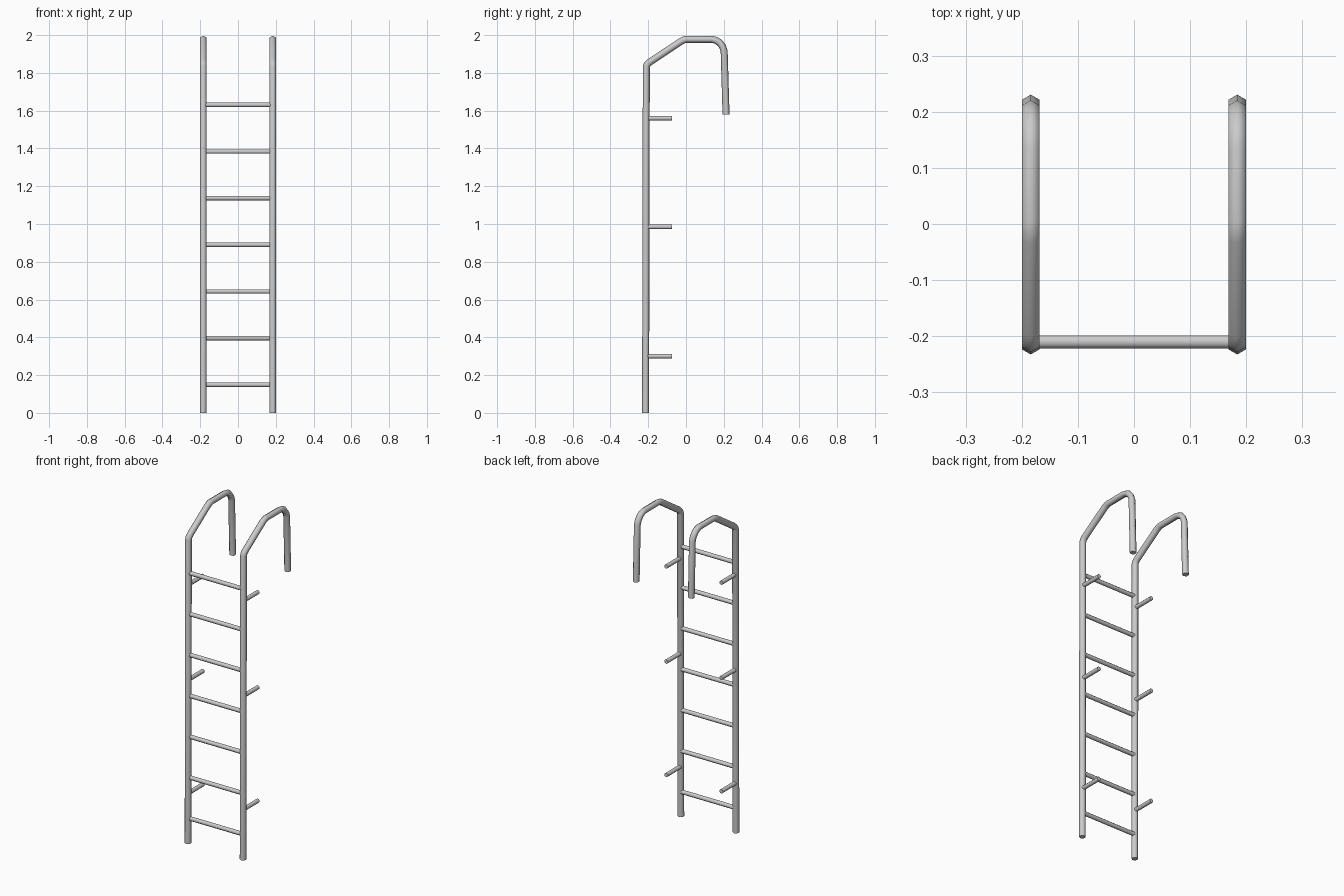
import bpy, bmesh
from math import sin, cos, pi, radians
from mathutils import Vector

if "Cube" in bpy.data.objects:
    bpy.data.objects.remove(bpy.data.objects["Cube"])


def tube(name, path, radius, sides, phase=0.0):
    """Sweep a polygon along a path with mitred joints and capped ends."""
    pts = [Vector(p) for p in path]
    bm = bmesh.new()
    rings = []
    across = (pts[1] - pts[0]).normalized()
    # fixed side axis: x for paths in the yz plane, y for rungs along x
    side = Vector((0, 1, 0)) if abs(across.x) > 0.9 else Vector((1, 0, 0))
    for i, p in enumerate(pts):
        a = (p - pts[max(i - 1, 0)]).normalized()
        b = (pts[min(i + 1, len(pts) - 1)] - p).normalized()
        t = (a + b).normalized()
        stretch = 1 / t.dot(b if i < len(pts) - 1 else a)
        up = t.cross(side).normalized() * stretch
        rings.append([bm.verts.new(p + radius * (side * cos(phase + 2 * pi * k / sides)
                                                 + up * sin(phase + 2 * pi * k / sides)))
                      for k in range(sides)])
    for r, s in zip(rings, rings[1:]):
        for k in range(sides):
            n = (k + 1) % sides
            bm.faces.new((r[k], r[n], s[n], s[k]))
    bm.faces.new(rings[0][::-1])
    bm.faces.new(rings[-1])
    bmesh.ops.recalc_face_normals(bm, faces=bm.faces)
    me = bpy.data.meshes.new(name)
    bm.to_mesh(me)
    bm.free()
    ob = bpy.data.objects.new(name, me)
    bpy.context.collection.objects.link(ob)
    bpy.ops.object.select_all(action='DESELECT')
    ob.select_set(True)
    bpy.context.view_layer.objects.active = ob
    bpy.ops.object.shade_smooth_by_angle(angle=radians(65))
    return ob


RAIL_X = 0.184
# side profile of a rail with its hooked top (y, z)
profile = [(-0.214, 0), (-0.210, 1.832), (-0.205, 1.846), (-0.191, 1.858),
           (-0.025, 1.968), (-0.010, 1.975), (0.005, 1.978), (0.135, 1.978),
           (0.157, 1.973), (0.176, 1.962), (0.193, 1.941), (0.202, 1.915), (0.212, 1.58)]

for label, s in (("left", -1), ("right", 1)):
    x = s * RAIL_X
    # rails
    tube(label + "_rail", [(x, y, z) for y, z in profile], 0.0185, 6, pi / 6)
    # wall standoffs
    for i, z in enumerate((0.30, 0.985, 1.56)):
        tube(f"{label}_standoff_{i + 1}", [(x, -0.212, z), (x, -0.073, z)], 0.0125, 8, pi / 8)

# rungs
for i in range(7):
    z = 0.149 + i * 0.247
    tube(f"rung_{i + 1}", [(-RAIL_X + 0.005, -0.21, z), (RAIL_X - 0.005, -0.21, z)], 0.0125, 8, pi / 8)
